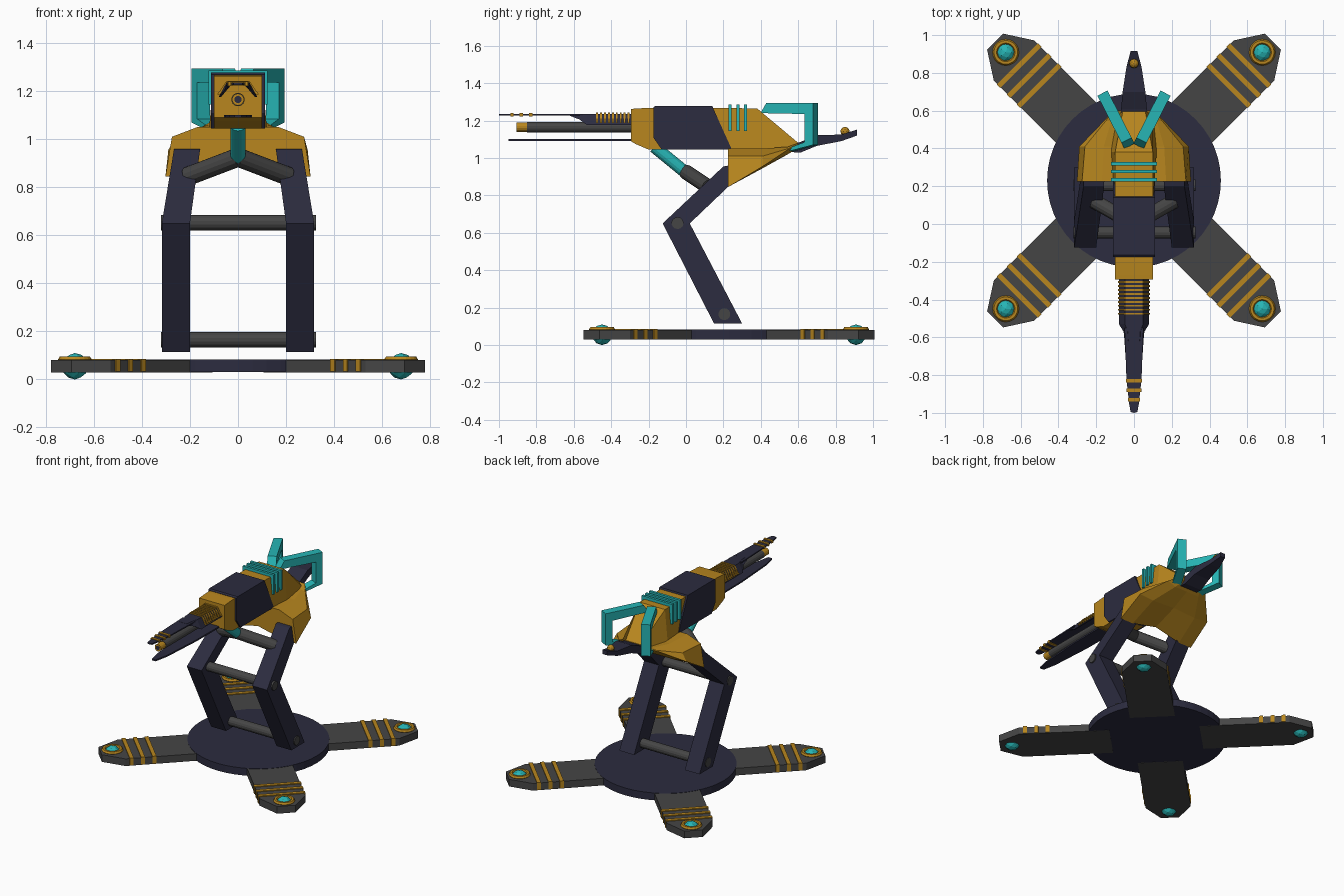
import bpy, bmesh, math
from mathutils import Vector, Matrix

if "Cube" in bpy.data.objects:
    bpy.data.objects.remove(bpy.data.objects["Cube"])


def material(name, col):
    m = bpy.data.materials.new(name)
    m.diffuse_color = (*col, 1)
    m.use_nodes = True
    m.node_tree.nodes["Principled BSDF"].inputs["Base Color"].default_value = m.diffuse_color
    return m


NAVY = material("navy", (0.025, 0.025, 0.05))
GOLD = material("gold", (0.48, 0.24, 0.013))
TEAL = material("teal", (0.02, 0.46, 0.46))
IRON = material("iron", (0.06, 0.06, 0.06))


def finish(name, bm, mat, xf=None):
    if xf:
        bm.transform(xf)
    bmesh.ops.recalc_face_normals(bm, faces=bm.faces)
    me = bpy.data.meshes.new(name)
    bm.to_mesh(me)
    bm.free()
    me.materials.append(mat)
    ob = bpy.data.objects.new(name, me)
    bpy.context.collection.objects.link(ob)
    return ob


def loft(name, sections, mat, xf=None):
    """Closed skin through rings of 3D points, capped at both ends."""
    bm = bmesh.new()
    rings = [[bm.verts.new(p) for p in s] for s in sections]
    n = len(rings[0])
    for a, b in zip(rings, rings[1:]):
        for i in range(n):
            bm.faces.new((a[i], a[(i + 1) % n], b[(i + 1) % n], b[i]))
    bm.faces.new(rings[0])
    bm.faces.new(rings[-1])
    return finish(name, bm, mat, xf)


def side_prism(name, prof, x0, x1, mat, xf=None):
    return loft(name, [[(x, y, z) for y, z in prof] for x in (x0, x1)], mat, xf)


def top_prism(name, prof, z0, z1, mat, xf=None):
    return loft(name, [[(x, y, z) for x, y in prof] for z in (z0, z1)], mat, xf)


def mirrored(half):
    """Complete a right-hand half outline symmetrically about x = 0."""
    return half + [(-x, z) for x, z in reversed(half) if x > 0]


def section(half, y):
    return [(x, y, z) for x, z in mirrored(half)]


def rect(w, z0, z1, y):
    return section([(w, z1), (w, z0)], y)


def rod(name, a, b, r, mat, n=14):
    a, b = Vector(a), Vector(b)
    bm = bmesh.new()
    bmesh.ops.create_cone(bm, cap_ends=True, segments=n, radius1=r, radius2=r, depth=(b - a).length)
    rot = (b - a).to_track_quat('Z', 'Y').to_matrix().to_4x4()
    return finish(name, bm, mat, Matrix.Translation((a + b) / 2) @ rot)


def ball(name, loc, r, mat):
    bm = bmesh.new()
    bmesh.ops.create_icosphere(bm, subdivisions=2, radius=r)
    return finish(name, bm, mat, Matrix.Translation(loc))


# Base disc with four diagonal stabiliser arms
CY = 0.23
rod("base_disc", (0, CY, 0.03), (0, CY, 0.082), 0.46, NAVY, 48)
for k in range(4):
    xf = Matrix.Translation((0, CY, 0)) @ Matrix.Rotation(math.radians(45 + 90 * k), 4, 'Z')
    top_prism("stabiliser_arm", [(0.3, -0.15), (0.9, -0.15), (1.04, -0.06), (1.04, 0.06),
                                 (0.9, 0.15), (0.3, 0.15)], 0.029, 0.08, IRON, xf)
    for u in (0.71, 0.785, 0.86):
        top_prism("arm_band", [(u - .013, -.155), (u + .013, -.155), (u + .013, .155), (u - .013, .155)],
                  0.033, 0.086, GOLD, xf)
    tip = xf @ Vector((0.96, 0, 0.055))
    ball("foot_ball", tip, 0.055, TEAL)
    bpy.ops.mesh.primitive_torus_add(location=(tip.x, tip.y, 0.083), major_radius=0.056,
                                     minor_radius=0.014, major_segments=20, minor_segments=6)
    bpy.context.object.name = "foot_ring"
    bpy.context.object.data.materials.append(GOLD)

# Legs: straight shin, thigh leaning inward
for s in (1, -1):
    side_prism("shin", [(.15, .115), (.30, .115), (.02, .65), (-.125, .65)], s * .20, s * .317, NAVY)
    low, high = [(-.125, .65), (.02, .65)], [(.23, .85), (.23, .96), (.20, .955)]
    loft("thigh", [[(s * xk, y, z) for y, z in low] + [(s * (xt + (xk - xt) * (.955 - z) / .305), y, z)
                                                      for y, z in high]
                   for xk, xt in ((.20, .158), (.317, .267))], NAVY)
    rod("strut", (s * .21, .12, .845), (0, 0, .925), .04, IRON)
    # Handle fin, splayed outward to the rear
    fin = Matrix.Translation((s * .033, .43, 0)) @ Matrix.Rotation(-s * math.radians(27), 4, 'Z')
    side_prism("rear_fin", [(-.02, 1.24), (.015, 1.295), (.295, 1.295), (.295, 1.07), (.08, 1.02),
                            (.08, 1.03), (.245, 1.085), (.245, 1.235)], -.03, .03, TEAL, fin)
rod("knee_axle", (-.32, -.045, .652), (.325, -.045, .652), .032, IRON)
rod("ankle_axle", (-.32, .205, .165), (.325, .205, .165), .032, IRON)
rod("neck_piston", (0, -.17, 1.06), (0, -.005, .925), .033, TEAL)

# Hip cowl
loft("hip_cowl", [
    section([(.17, 1.05), (.275, 1.01), (.302, .845), (.2, .845), (0, .89)], .225),
    section([(.16, 1.05), (.26, 1.01), (.29, .955), (.18, .945), (0, .955)], .41),
    section([(.12, 1.06), (.15, 1.05), (.16, 1.045), (.1, 1.02), (0, 1.02)], .545),
    section([(.1, 1.08), (.11, 1.075), (.11, 1.07), (.07, 1.055), (0, 1.055)], .60)], GOLD)

# Gun housing: gold core, navy sleeve, teal bands
loft("front_housing", [rect(.1, 1.09, 1.262, -.295), rect(.1, 1.075, 1.264, -.27),
                       rect(.1, 1.045, 1.268, -.2), rect(.1, 1.045, 1.268, .0)], GOLD)
side_prism("sleeve", [(-.175, 1.27), (-.165, 1.278), (.14, 1.278), (.245, 1.045), (-.13, 1.045),
                      (-.175, 1.11)], -.112, .112, NAVY)
loft("rear_housing", [section([(.1, 1.268), (.1, 1.05)], .1), section([(.1, 1.265), (.12, 1.05)], .38),
                      section([(.06, 1.085), (.1, 1.05)], .595)], GOLD)
for y in (.235, .278, .318):
    loft("cooling_band", [rect(.122, 1.145, 1.286, y - .009), rect(.122, 1.145, 1.286, y + .009)], TEAL)


# Barrel shroud: a folded sheet, with gold ribs outside it
def shroud(y, w, drop, t=.01, g=0):
    o = [(w * .6, 1.236 + g), (w + g, 1.236 + g - drop)]
    i = [(w + g - t, 1.236 + g - drop), (w * .6 - t * .5, 1.236 + g - t)]
    return [(x, y, z) for x, z in o + i] + [(-x, y, z) for x, z in reversed(o + i)]


loft("barrel_shroud", [shroud(-.28, .08, .06), shroud(-.53, .08, .06), shroud(-.57, .055, .03),
                       shroud(-.62, .05, .011)], NAVY)
top_prism("upper_prong", mirrored([(.05, -.55), (.04, -.82), (.026, -.95), (.018, -.995), (0, -1)]),
          1.226, 1.235, NAVY)
for k in range(9):
    y = -.475 + k * .021
    loft("shroud_rib", [shroud(y - .005, .08, .055, .014, .006), shroud(y + .005, .08, .055, .014, .006)], GOLD)
for y, w in ((-.93, .033), (-.88, .039), (-.83, .043)):
    loft("prong_ring", [rect(w, 1.222, 1.24, y - .009), rect(w, 1.222, 1.24, y + .009)], GOLD)
top_prism("lower_prong", mirrored([(.058, -.25), (.055, -.55), (.035, -.85), (.015, -.95)]),
          1.09, 1.101, NAVY)
rod("main_barrel", (0, -.2, 1.165), (0, -.85, 1.165), .028, IRON)
rod("barrel_tip", (0, -.84, 1.165), (0, -.905, 1.165), .025, GOLD)
rod("barrel_bore", (0, -.9, 1.165), (0, -.907, 1.165), .015, NAVY)

# Tail boom with a gold bead
loft("tail_boom", [rect(.07, 1.035, 1.06, .52), rect(.068, 1.028, 1.085, .61), rect(.06, 1.065, 1.122, .70),
                   rect(.04, 1.09, 1.125, .83), rect(.018, 1.12, 1.152, .915)], NAVY)
ball("tail_bead", (0, .85, 1.142), .025, GOLD)
